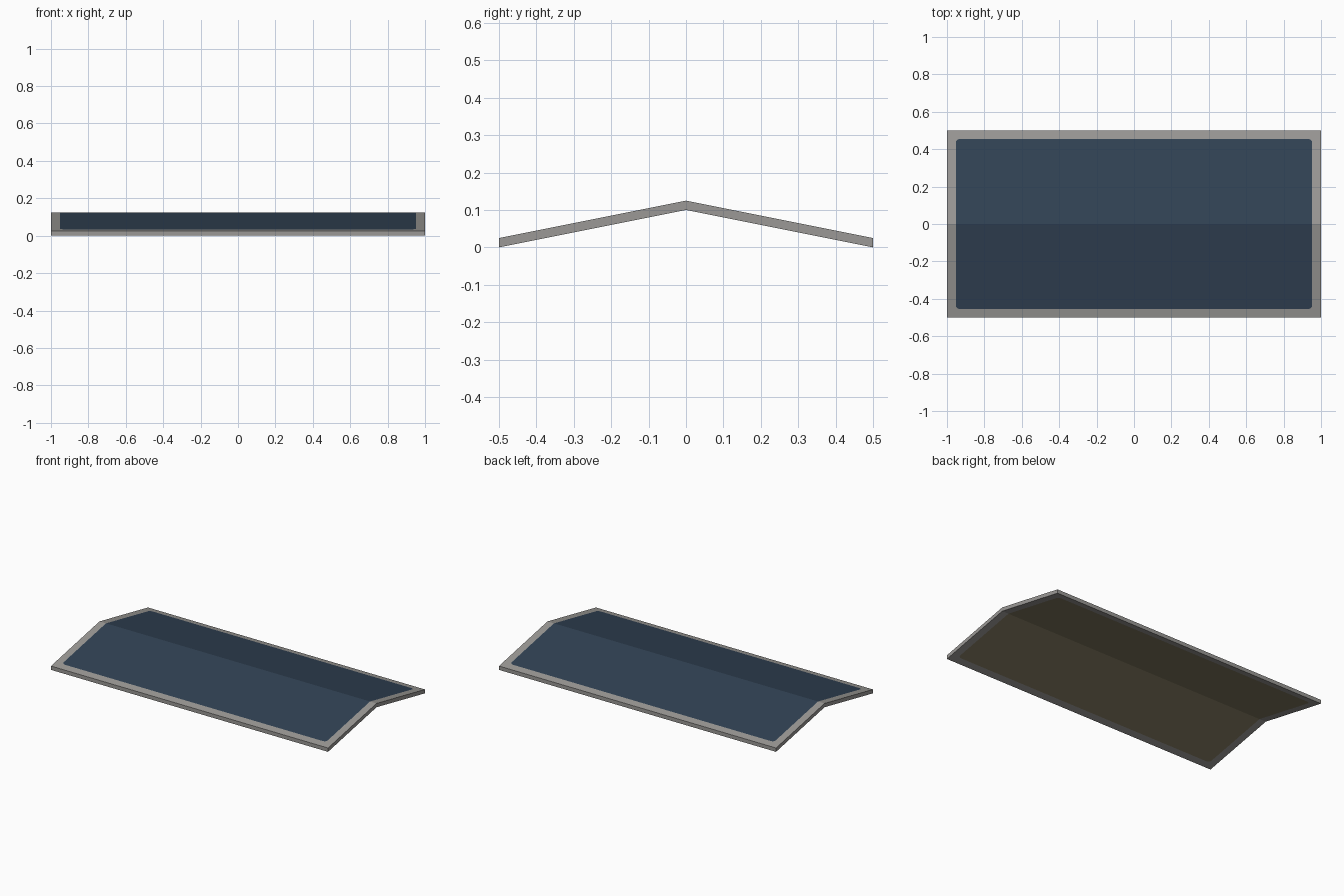
import bpy, bmesh, math
from mathutils import Vector

if "Cube" in bpy.data.objects:
    bpy.data.objects.remove(bpy.data.objects["Cube"])

HX, HY, RISE, THICK = 1.0, 0.5, 0.1, 0.025     # overall sheet
PX, PY, R = 0.953, 0.454, 0.02                 # inset panel and corner radius


def material(name, rgb):
    m = bpy.data.materials.new(name)
    lin = [((c / 255 + 0.055) / 1.055) ** 2.4 for c in rgb]
    m.diffuse_color = (*lin, 1)
    m.use_nodes = True
    m.node_tree.nodes["Principled BSDF"].inputs["Base Color"].default_value = m.diffuse_color
    return m


def height(y, top):
    return RISE * (1 - abs(y) / HY) + (THICK if top else 0)


def add_face(bm, pts, outward):
    f = bm.faces.new([bm.verts.new(p) for p in pts])
    f.normal_update()
    if f.normal.dot(Vector(outward)) < 0:
        f.normal_flip()


def panel_outline(side):
    # half of a rounded rectangle, from ridge to ridge
    pts = [(-PX, 0)]
    for cx, a0 in ((-PX + R, 180), (PX - R, 270)):
        for i in range(5):
            a = math.radians(a0 + i * 22.5)
            pts.append((cx + R * math.cos(a), -PY + R + R * math.sin(a)))
    pts.append((PX, 0))
    return [(x, -y * side) for x, y in pts]


def lift(pts, top):
    return [(x, y, height(y, top)) for x, y in pts]


def finish(bm, name, mat):
    bmesh.ops.remove_doubles(bm, verts=bm.verts, dist=1e-5)
    me = bpy.data.meshes.new(name)
    bm.to_mesh(me)
    bm.free()
    me.materials.append(mat)
    bpy.context.collection.objects.link(bpy.data.objects.new(name, me))


grey = material("frame grey", (155, 153, 150))
blue = material("dark slate blue", (49, 66, 84))
olive = material("underside olive", (135, 126, 100))

# Bent frame: U-shaped borders on both slopes, above and below
bm = bmesh.new()
for top in (True, False):
    for s in (-1, 1):
        outer = [(HX, 0), (HX, s * HY), (-HX, s * HY), (-HX, 0)]
        add_face(bm, lift(panel_outline(s) + outer, top), (0, 0, 1 if top else -1))
# Frame edges: eaves and gable ends
for s in (-1, 1):
    add_face(bm, [(-HX, s * HY, 0), (HX, s * HY, 0),
                  (HX, s * HY, THICK), (-HX, s * HY, THICK)], (0, s, 0))
    for x in (-HX, HX):
        add_face(bm, [(x, 0, RISE), (x, s * HY, 0),
                      (x, s * HY, THICK), (x, 0, RISE + THICK)], (x, 0, 0))
finish(bm, "roof_frame", grey)

# Flush panels filling the frame
for name, top, mat in (("top_panel", True, blue), ("underside_panel", False, olive)):
    bm = bmesh.new()
    for s in (-1, 1):
        add_face(bm, lift(panel_outline(s), top), (0, 0, 1 if top else -1))
    finish(bm, name, mat)
